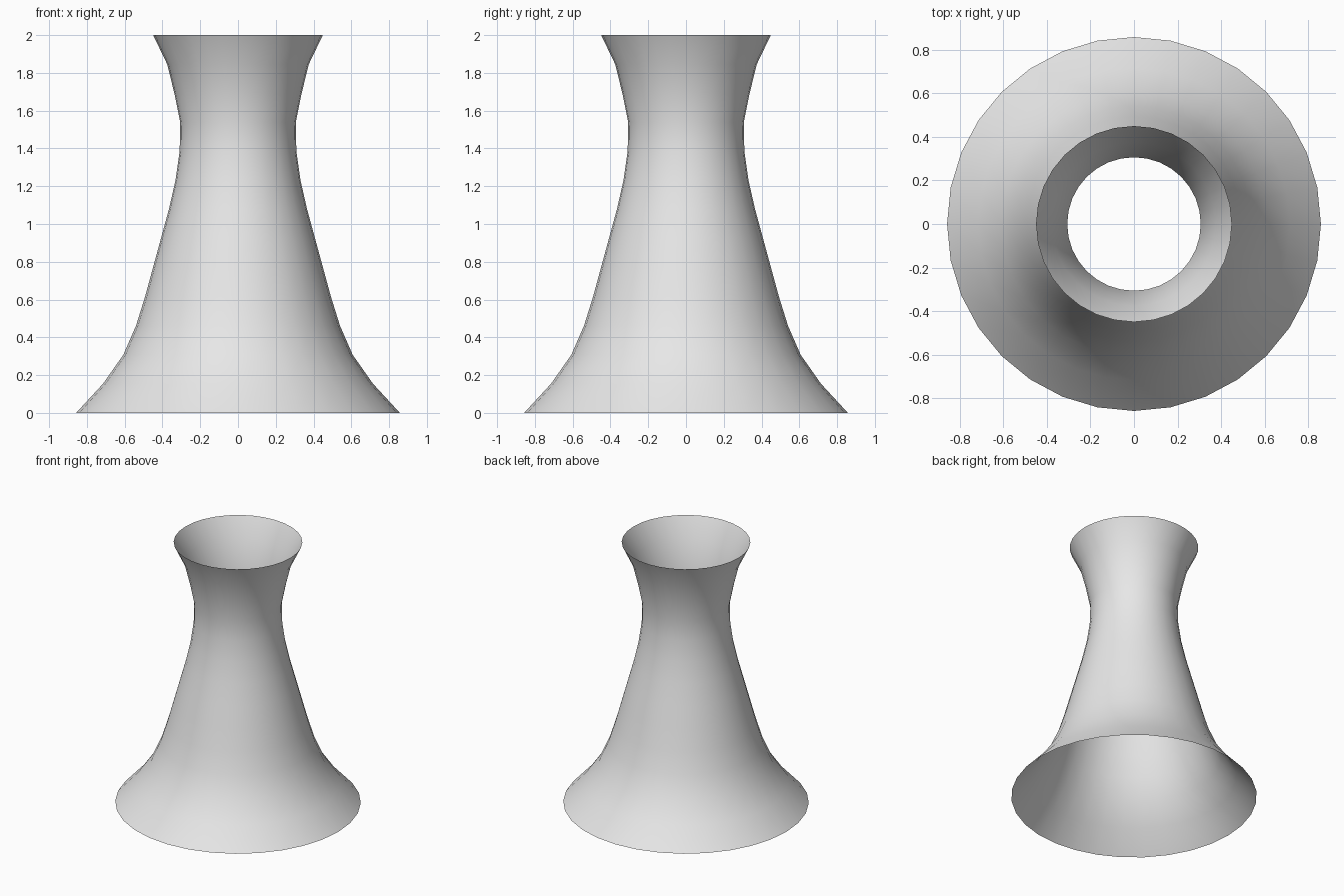
import bpy, bmesh, math

if "Cube" in bpy.data.objects:
    bpy.data.objects.remove(bpy.data.objects["Cube"])

# Flared open tube: radius at evenly spaced heights, bottom to top
RADII = [0.857, 0.715, 0.607, 0.54, 0.492, 0.45, 0.408, 0.366,
         0.331, 0.309, 0.306, 0.337, 0.375, 0.449]
SIDES = 32
HEIGHT = 2.0

bm = bmesh.new()
rings = []
for i, r in enumerate(RADII):
    z = HEIGHT * i / (len(RADII) - 1)
    rings.append([bm.verts.new((r * math.cos(2 * math.pi * k / SIDES),
                                r * math.sin(2 * math.pi * k / SIDES), z))
                  for k in range(SIDES)])

# Skin neighbouring rings, leaving both ends open
for low, high in zip(rings, rings[1:]):
    for k in range(SIDES):
        n = (k + 1) % SIDES
        face = bm.faces.new((low[k], low[n], high[n], high[k]))
        face.smooth = True

mesh = bpy.data.meshes.new("flared_tube")
bm.to_mesh(mesh)
bm.free()

# Single plain grey colour
grey = bpy.data.materials.new("light grey")
grey.diffuse_color = (0.8, 0.8, 0.8, 1)
grey.use_nodes = True
grey.node_tree.nodes["Principled BSDF"].inputs["Base Color"].default_value = grey.diffuse_color
mesh.materials.append(grey)

tube = bpy.data.objects.new("flared_tube", mesh)
bpy.context.collection.objects.link(tube)
